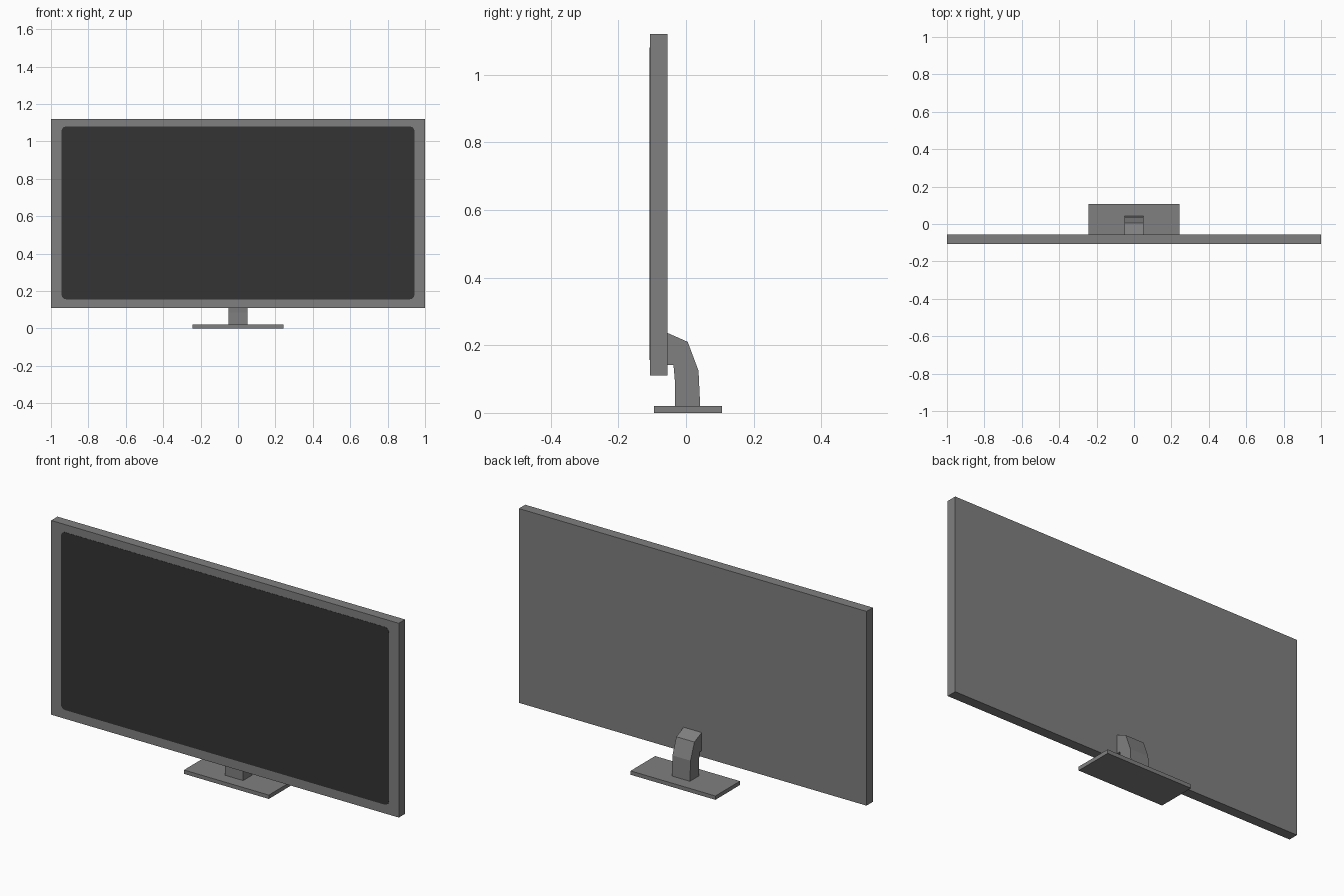
import bpy, bmesh, math

if "Cube" in bpy.data.objects:
    bpy.data.objects.remove(bpy.data.objects["Cube"])


def material(name, v):
    m = bpy.data.materials.new(name)
    m.diffuse_color = (v, v, v, 1)
    m.use_nodes = True
    m.node_tree.nodes["Principled BSDF"].inputs["Base Color"].default_value = m.diffuse_color
    return m


grey = material("body grey", 0.214)
dark = material("screen dark grey", 0.033)


def prism(name, pts, direction, mat):
    """Extrude a closed planar outline along a direction."""
    bm = bmesh.new()
    face = bm.faces.new([bm.verts.new(p) for p in pts])
    ext = bmesh.ops.extrude_face_region(bm, geom=[face], use_keep_orig=True)
    verts = [g for g in ext["geom"] if isinstance(g, bmesh.types.BMVert)]
    bmesh.ops.translate(bm, verts=verts, vec=direction)
    bmesh.ops.recalc_face_normals(bm, faces=bm.faces[:])
    me = bpy.data.meshes.new(name)
    bm.to_mesh(me)
    bm.free()
    me.materials.append(mat)
    ob = bpy.data.objects.new(name, me)
    bpy.context.collection.objects.link(ob)
    return ob


def box(name, x, y0, y1, z0, z1, mat):
    pts = [(-x, y0, z0), (x, y0, z0), (x, y0, z1), (-x, y0, z1)]
    return prism(name, pts, (0, y1 - y0, 0), mat)


# Panel casing and foot plate
box("panel_casing", 1.0, -0.107, -0.055, 0.11, 1.12, grey)
box("foot_plate", 0.244, -0.095, 0.107, 0.0, 0.02, grey)

# Screen: thin plate with rounded corners, flush on the front
hx, z0, z1, r = 0.943, 0.156, 1.08, 0.025
outline = []
for cx, cz, start in ((hx - r, z1 - r, 0), (r - hx, z1 - r, 90),
                      (r - hx, z0 + r, 180), (hx - r, z0 + r, 270)):
    for i in range(7):
        a = math.radians(start + 15 * i)
        outline.append((cx + r * math.cos(a), -0.108, cz + r * math.sin(a)))
prism("screen", outline, (0, 0.002, 0), dark)

# Neck: bent side profile, extruded across
profile = [(-0.056, 0.237), (0.005, 0.21), (0.037, 0.125), (0.042, 0.02),
           (-0.032, 0.02), (-0.032, 0.085), (-0.037, 0.142), (-0.056, 0.142)]
prism("neck", [(-0.052, y, z) for y, z in profile], (0.104, 0, 0), grey)
